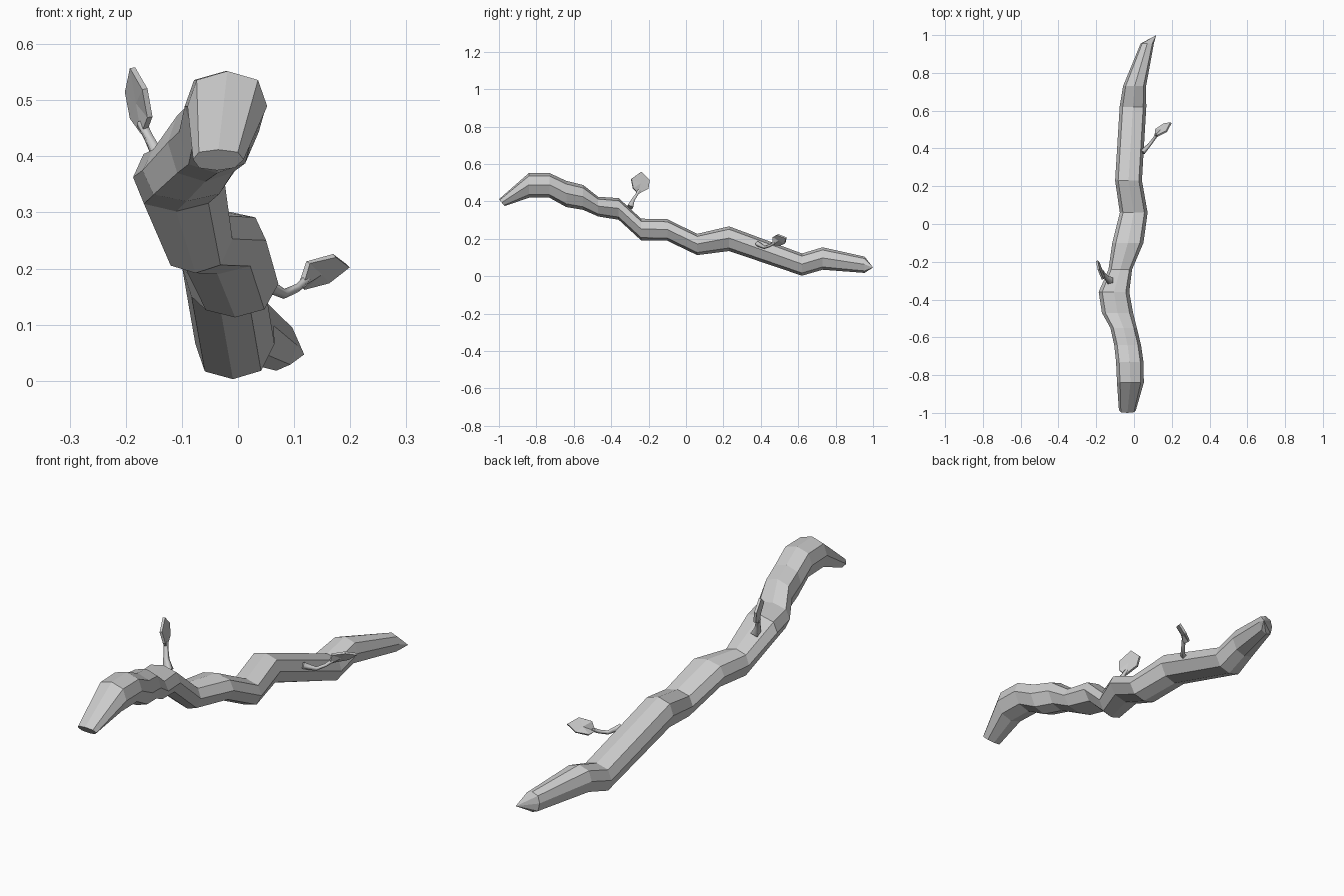
import bpy, bmesh
from mathutils import Vector

if "Cube" in bpy.data.objects:
    bpy.data.objects.remove(bpy.data.objects["Cube"])

# Eight-sided bark cross-section (unit box)
SECTION = [(0, 1), (.77, .76), (1, .05), (.66, -.75), (-.05, -1),
           (-.76, -.77), (-1, .05), (-.77, .76)]

# Branch stations: y, left x, right x, bottom z, top z
STATIONS = [
    (-.985, -.08, .01, .375, .412), (-.84, -.09, .052, .42, .552),
    (-.73, -.095, .05, .42, .552), (-.64, -.105, .037, .37, .51),
    (-.55, -.125, .015, .355, .488), (-.47, -.17, -.005, .32, .425),
    (-.36, -.187, -.025, .302, .418), (-.24, -.135, -.01, .192, .308),
    (-.10, -.115, .05, .19, .305), (.06, -.075, .072, .113, .227),
    (.23, -.10, .042, .135, .267), (.62, -.076, .065, .003, .122),
    (.73, -.058, .064, .035, .155), (.955, .035, .105, .018, .105)]


def finish(name, bm):
    bmesh.ops.recalc_face_normals(bm, faces=bm.faces)
    me = bpy.data.meshes.new(name)
    bm.to_mesh(me)
    bm.free()
    ob = bpy.data.objects.new(name, me)
    bpy.context.collection.objects.link(ob)
    return ob


# Main branch: loft of rings, blunt front end, pointed back end
bm = bmesh.new()
rings = []
for i, (y, x0, x1, z0, z1) in enumerate(STATIONS):
    tilt = -.015 if i == 0 else 0
    rings.append([bm.verts.new(((x0 + x1) / 2 + u * (x1 - x0) / 2, y + tilt * v,
                                (z0 + z1) / 2 + v * (z1 - z0) / 2)) for u, v in SECTION])
n = len(SECTION)
for a, b in zip(rings, rings[1:]):
    for k in range(n):
        bm.faces.new((a[k], a[(k + 1) % n], b[(k + 1) % n], b[k]))
bm.faces.new(rings[0])
tip = bm.verts.new((.118, 1, .047))
for k in range(n):
    bm.faces.new((rings[-1][k], rings[-1][(k + 1) % n], tip))
finish("branch", bm)


def stem(name, pts, radii):
    cu = bpy.data.curves.new(name, 'CURVE')
    cu.dimensions = '3D'
    cu.bevel_depth = 1
    cu.bevel_resolution = 0
    cu.use_fill_caps = True
    sp = cu.splines.new('POLY')
    sp.points.add(len(pts) - 1)
    for p, co, r in zip(sp.points, pts, radii):
        p.co = (*co, 1)
        p.radius = r
    ob = bpy.data.objects.new(name, cu)
    bpy.context.collection.objects.link(ob)


def leaf(name, outline):
    # Thin faceted leaf: outline fanned from its centre
    bm = bmesh.new()
    vs = [bm.verts.new(p) for p in outline]
    c = bm.verts.new(sum((Vector(p) for p in outline), Vector()) / len(outline))
    for k in range(len(vs)):
        bm.faces.new((vs[k], vs[(k + 1) % len(vs)], c))
    ob = finish(name, bm)
    mod = ob.modifiers.new("thickness", 'SOLIDIFY')
    mod.thickness = .01
    mod.offset = 0


# Upright leaf on the left
stem("left_stem", [(-.125, -.30, .37), (-.145, -.285, .405), (-.16, -.265, .435), (-.172, -.25, .46)],
     [.022, .013, .01, .011])
leaf("left_leaf", [(-.168, -.255, .44), (-.157, -.283, .47), (-.166, -.293, .52),
                   (-.188, -.24, .558), (-.197, -.195, .515), (-.188, -.202, .468)])

# Drooping leaf on the right
stem("right_stem", [(.045, .38, .175), (.082, .42, .155), (.105, .45, .165), (.122, .475, .18)],
     [.015, .009, .008, .009])
leaf("right_leaf", [(.112, .465, .17), (.125, .467, .211), (.172, .49, .223),
                    (.196, .536, .205), (.16, .53, .177), (.116, .502, .166)])
